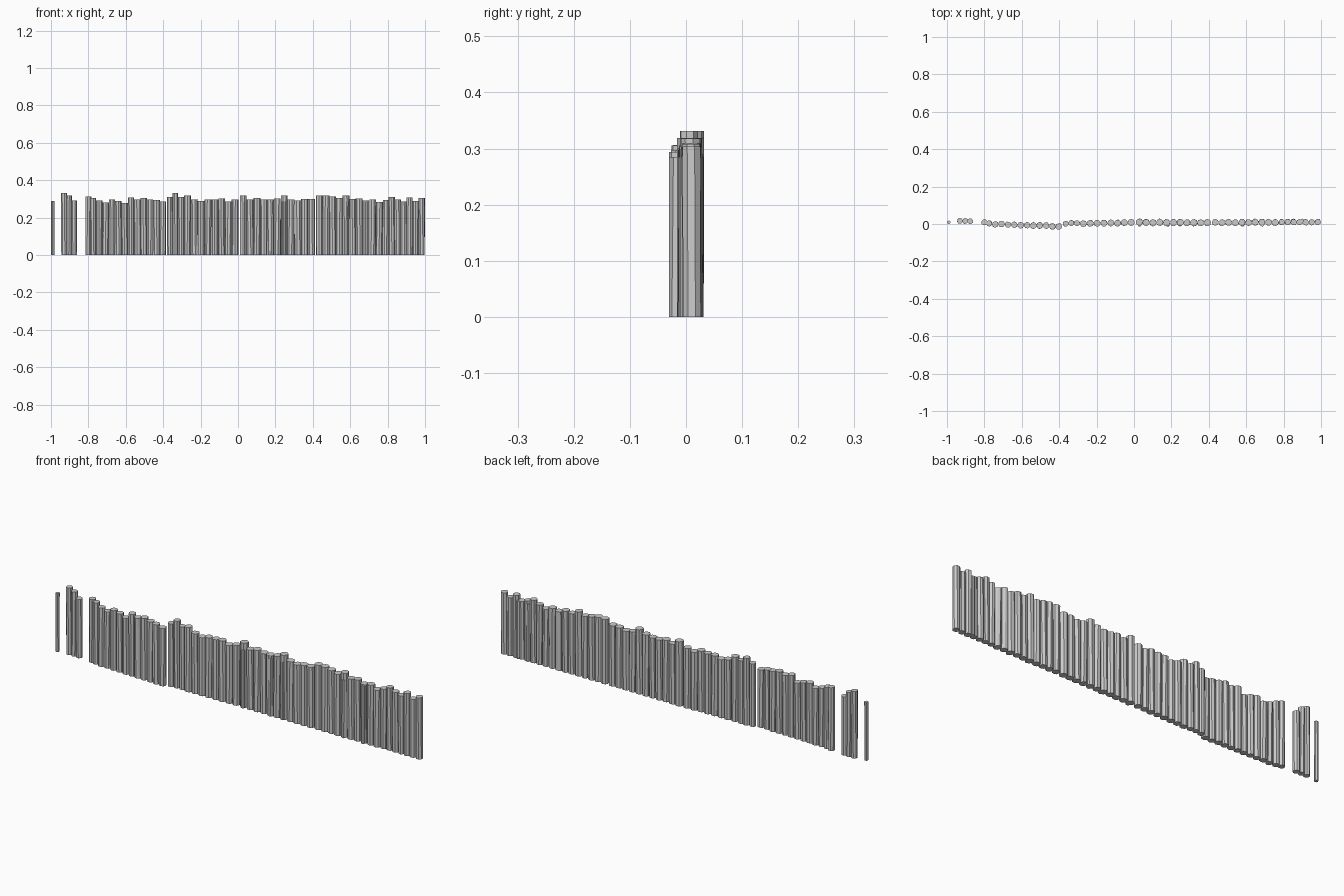
import bpy, bmesh, math, random

random.seed(4)

# Post groups: start x, end x, centre y at both ends, radius, top heights (in thousandths)
GROUPS = [
    (-0.990, -0.990, 0.010, 0.010, 0.0095, [288]),
    (-0.930, -0.876, 0.017, 0.014, 0.0155, [331, 318, 290]),
    (-0.800, -0.775, 0.010, 0.004, 0.0165, [312, 305]),
    (-0.742, -0.402, -0.001, -0.012, 0.0175,
     [290, 280, 296, 289, 277, 306, 296, 305, 297, 294, 285]),
    (-0.365, -0.305, 0.003, 0.005, 0.0160, [311, 331, 311]),
    (-0.270, -0.015, 0.002, 0.007, 0.0185,
     [319, 297, 288, 297, 297, 301, 287, 296]),
    (0.028, 0.393, 0.009, 0.006, 0.0190,
     [319, 296, 305, 297, 297, 303, 319, 297, 291, 298, 299]),
    (0.435, 0.755, 0.008, 0.008, 0.0185,
     [319, 319, 312, 304, 318, 299, 303, 290, 297, 282]),
    (0.790, 0.982, 0.009, 0.011, 0.0170, [295, 310, 297, 287, 308, 288, 304]),
]


def post(name, x, y, r, h, sides=8):
    """Upright log: irregular low-poly prism with a slight twist and flat cap."""
    phase = random.uniform(0, math.tau)
    twist = random.uniform(-0.25, 0.25)
    jag = [random.uniform(0.95, 1.05) for _ in range(sides)]
    bm = bmesh.new()
    rings = []
    for z, turn, s in ((0, 0, 0.98), (h, twist, 1.0)):
        rings.append([bm.verts.new((
            x + r * s * jag[i] * math.cos(phase + turn + i * math.tau / sides),
            y + r * s * jag[i] * math.sin(phase + turn + i * math.tau / sides),
            z)) for i in range(sides)])
    low, top = rings
    for i in range(sides):
        j = (i + 1) % sides
        bm.faces.new((low[i], low[j], top[j], top[i]))
    bm.faces.new(top)
    bm.faces.new(low[::-1])
    mesh = bpy.data.meshes.new(name)
    bm.to_mesh(mesh)
    bm.free()
    bpy.context.collection.objects.link(bpy.data.objects.new(name, mesh))


# Palisade row
for x0, x1, y0, y1, r, heights in GROUPS:
    for i, h in enumerate(heights):
        t = i / max(1, len(heights) - 1)
        wobble = random.uniform(-0.0015, 0.0015)
        post("palisade_post", x0 + (x1 - x0) * t,
             y0 + (y1 - y0) * t + wobble, r, h / 1000)

# Extra thin posts filling the gaps behind and in front of the row
for x, y in ((0.03, -0.004), (0.18, -0.004), (0.245, -0.003),
             (0.58, -0.004), (0.685, -0.003), (0.85, 0.018), (0.90, 0.018)):
    post("filler_post", x, y, 0.0105, 0.285)
